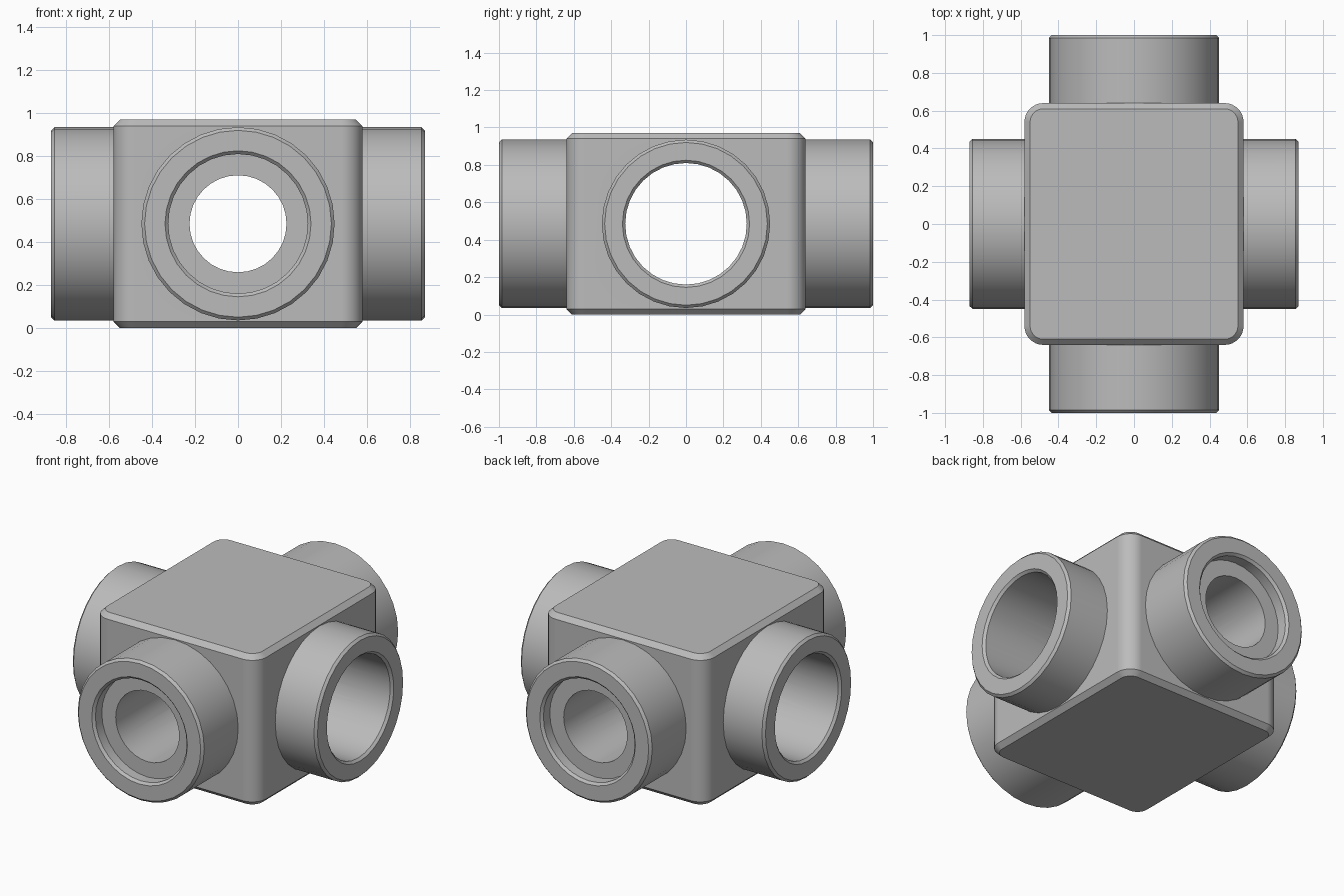
import bpy, bmesh, math
from mathutils import Matrix, Vector

cube = bpy.data.objects.get("Cube")
if cube:
    bpy.data.objects.remove(cube, do_unlink=True)

MID = 0.485          # height of the pipe axes
HX, HY, TOP = 0.58, 0.64, 0.97
OUTER, BORE, SMALL = 0.45, 0.325, 0.226
CH = 0.015           # rim chamfer
SIDES = 32

grey = bpy.data.materials.new("grey metal")
grey.use_nodes = True
grey.diffuse_color = (0.5, 0.5, 0.5, 1)
grey.node_tree.nodes["Principled BSDF"].inputs["Base Color"].default_value = (0.5, 0.5, 0.5, 1)


def skin(name, rings):
    """Join equal-length rings of points into a closed solid."""
    bm = bmesh.new()
    loops = [[bm.verts.new(p) for p in ring] for ring in rings]
    n = len(loops[0])
    for a, b in zip(loops, loops[1:]):
        for i in range(n):
            j = (i + 1) % n
            bm.faces.new((a[i], a[j], b[j], b[i]))
    bm.faces.new(loops[0])
    bm.faces.new(loops[-1])
    bmesh.ops.recalc_face_normals(bm, faces=bm.faces)
    mesh = bpy.data.meshes.new(name)
    bm.to_mesh(mesh)
    bm.free()
    mesh.materials.append(grey)
    obj = bpy.data.objects.new(name, mesh)
    bpy.context.collection.objects.link(obj)
    return obj


def lathe(name, profile, turn):
    """Solid of revolution along +x, turned about z; profile is (distance, radius)."""
    spin = Matrix.Translation((0, 0, MID)) @ Matrix.Rotation(turn, 4, "Z")
    angles = [math.tau * i / SIDES for i in range(SIDES)]
    return skin(name, [[spin @ Vector((d, r * math.cos(a), r * math.sin(a)))
                        for a in angles] for d, r in profile])


def rounded_ring(inset, z, radius=0.1, steps=8):
    """Rounded rectangle at height z."""
    pts = []
    for k, (sx, sy) in enumerate(((1, 1), (-1, 1), (-1, -1), (1, -1))):
        for i in range(steps + 1):
            a = math.pi / 2 * (k + i / steps)
            r = radius - inset
            pts.append((sx * (HX - radius) + r * math.cos(a),
                        sy * (HY - radius) + r * math.sin(a), z))
    return pts


def combine(target, other, operation):
    mod = target.modifiers.new(operation.lower(), "BOOLEAN")
    mod.operation, mod.object, mod.solver = operation, other, "EXACT"
    bpy.context.view_layer.objects.active = target
    bpy.ops.object.modifier_apply(modifier=mod.name)
    bpy.data.objects.remove(other, do_unlink=True)


# Central block with rounded corners and chamfered top and bottom
fitting = skin("cross_fitting", [rounded_ring(0.03, 0), rounded_ring(0, 0.03),
                                 rounded_ring(0, TOP - 0.03), rounded_ring(0.03, TOP)])

# Four pipe stubs
for k in range(4):
    end = 1.0 if k % 2 else 0.87
    stub = lathe("pipe_stub", [(0.5, OUTER), (end - CH, OUTER), (end, OUTER - CH)],
                 k * math.pi / 2)
    combine(fitting, stub, "UNION")


def mirrored(half):
    return [(-d, r) for d, r in reversed(half)] + half


# Wide straight bore, left to right
wide = mirrored([(0.87 - CH, BORE), (0.87, BORE + CH), (0.9, BORE + CH)])
combine(fitting, lathe("wide_bore", wide, 0), "DIFFERENCE")

# Narrow bore, front to back, with a shallow counterbore at each end
narrow = mirrored([(0.92, SMALL), (0.92, BORE), (1 - CH, BORE),
                   (1, BORE + CH), (1.03, BORE + CH)])
combine(fitting, lathe("narrow_bore", narrow, math.pi / 2), "DIFFERENCE")

# Smooth round surfaces, crisp edges
bpy.ops.object.select_all(action="DESELECT")
fitting.select_set(True)
bpy.context.view_layer.objects.active = fitting
bpy.ops.object.shade_smooth_by_angle(angle=math.radians(25))
weighted = fitting.modifiers.new("weighted normals", "WEIGHTED_NORMAL")
weighted.keep_sharp = True
